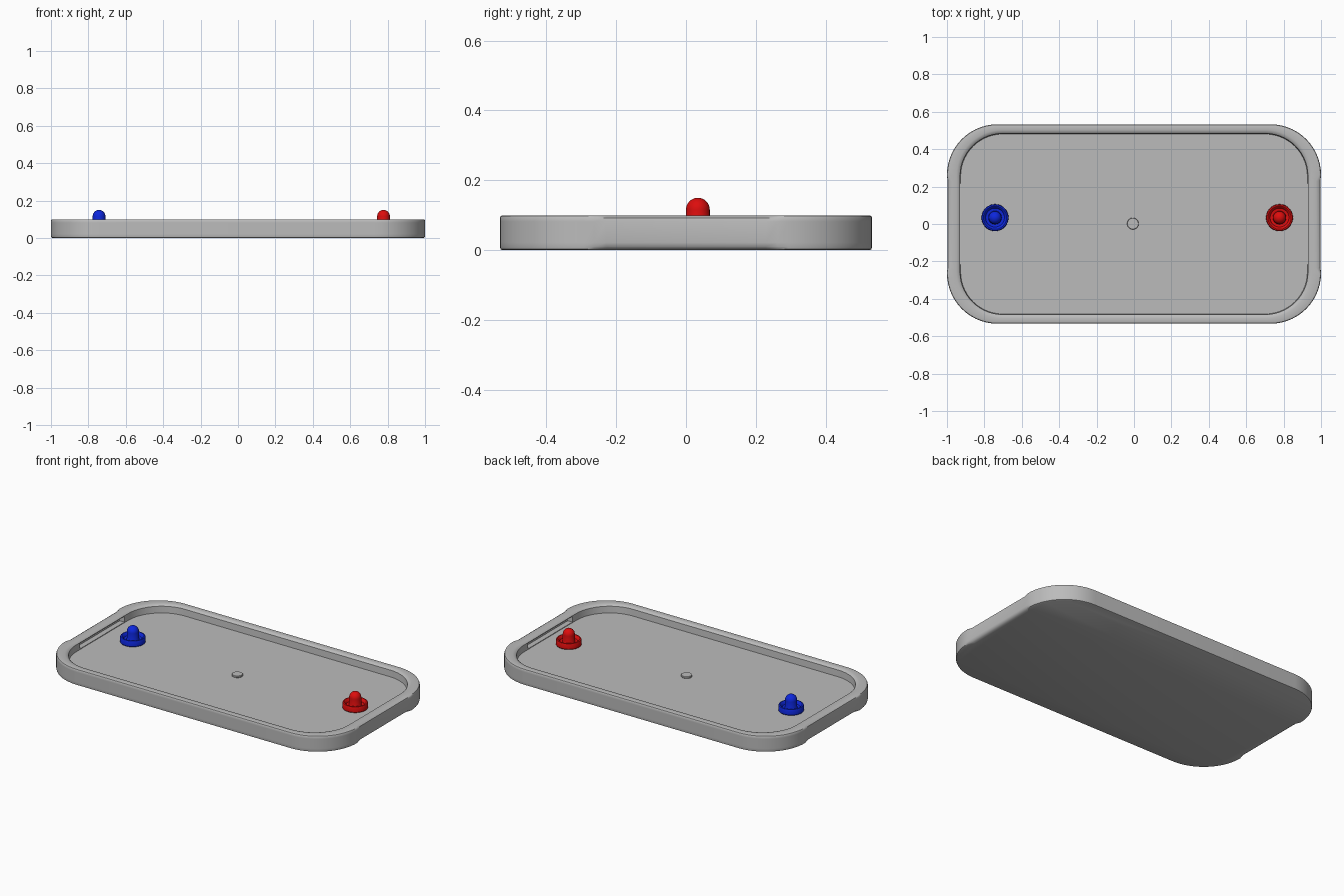
import bpy, bmesh, math

if "Cube" in bpy.data.objects:
    bpy.data.objects.remove(bpy.data.objects["Cube"])


def material(name, rgb):
    m = bpy.data.materials.new(name)
    m.diffuse_color = (*rgb, 1)
    m.use_nodes = True
    m.node_tree.nodes["Principled BSDF"].inputs["Base Color"].default_value = m.diffuse_color
    return m


GREY = material("table grey", (0.5, 0.5, 0.5))
RED = material("mallet red", (0.72, 0.004, 0.004))
BLUE = material("mallet blue", (0.004, 0.02, 0.72))


def finish(bm, name, mat, location=(0, 0, 0), angle=35):
    bmesh.ops.recalc_face_normals(bm, faces=bm.faces)
    me = bpy.data.meshes.new(name)
    bm.to_mesh(me)
    bm.free()
    me.materials.append(mat)
    for p in me.polygons:
        p.use_smooth = True
    me.set_sharp_from_angle(angle=math.radians(angle))
    ob = bpy.data.objects.new(name, me)
    ob.location = location
    bpy.context.collection.objects.link(ob)
    return ob


def rounded_loop(bm, hx, hy, r, z, dent, n=14):
    """Rounded rectangle whose two short ends are set in by 'dent'."""
    pts = []
    for q, (sx, sy) in enumerate([(1, 1), (-1, 1), (-1, -1), (1, -1)]):
        arc = [(sx * (hx - r) + r * math.cos((q + i / n) * math.pi / 2),
                sy * (hy - r) + r * math.sin((q + i / n) * math.pi / 2))
               for i in range(n + 1)]
        extra = [(sx * (hx - dent), sy * (hy - r - 0.035))]
        pts += extra + arc if q % 2 == 0 else arc + extra
    return [bm.verts.new((x, y, z)) for x, y in pts]


def bridge(bm, a, b):
    for i in range(len(a)):
        j = (i + 1) % len(a)
        bm.faces.new((a[i], a[j], b[j], b[i]))


# Table: outer shell, rim, sloped inner wall and floor
levels = [  # half length, half width, corner radius, height, end dent
    (0.992, 0.525, 0.262, 0.000, 0.022),
    (0.998, 0.531, 0.268, 0.003, 0.014),
    (1.000, 0.533, 0.270, 0.010, 0.006),
    (1.000, 0.533, 0.270, 0.022, 0.003),
    (1.000, 0.533, 0.270, 0.082, 0.003),
    (1.000, 0.533, 0.270, 0.092, 0.006),
    (0.997, 0.530, 0.267, 0.098, 0.014),
    (0.990, 0.523, 0.260, 0.100, 0.018),
    (0.950, 0.503, 0.245, 0.100, 0.000),
    (0.938, 0.491, 0.235, 0.097, 0.000),
    (0.930, 0.484, 0.228, 0.090, 0.000),
    (0.927, 0.481, 0.226, 0.050, 0.000),
]
bm = bmesh.new()
loops = [rounded_loop(bm, *lv) for lv in levels]
for a, b in zip(loops, loops[1:]):
    bridge(bm, a, b)
bm.faces.new(loops[0])
bm.faces.new(loops[-1])
bmesh.ops.recalc_face_normals(bm, faces=bm.faces)

# Goal slots: recess the long wall face at each end
slots = []
for f in bm.faces:
    c = f.calc_center_median()
    if 0.92 < abs(c.x) < 0.932 and abs(c.y) < 0.01 and 0.06 < c.z < 0.08:
        slots.append(f)
bmesh.ops.inset_individual(bm, faces=slots, thickness=0.005)
bmesh.ops.inset_individual(bm, faces=slots, thickness=0.0005, depth=-0.035)
finish(bm, "table", GREY)


def lathe(name, profile, mat, location, seg=48):
    """Spin a profile that starts and ends on the axis."""
    bm = bmesh.new()
    rings = [[bm.verts.new((r * math.cos(2 * math.pi * i / seg),
                            r * math.sin(2 * math.pi * i / seg), z))
              for i in range(seg)] for r, z in profile]
    for a, b in zip(rings, rings[1:]):
        bridge(bm, a, b)
    bm.faces.new(rings[0])
    bm.faces.new(rings[-1])
    return finish(bm, name, mat, location)


# Mallets: dished base with a domed knob
dome = [(0.034 * math.cos(t), 0.066 + 0.034 * math.sin(t))
        for t in [math.radians(i * 85 / 8) for i in range(9)]]
mallet = [(0.069, 0.0), (0.072, 0.004), (0.072, 0.030), (0.069, 0.036),
          (0.062, 0.037), (0.055, 0.032), (0.050, 0.020), (0.036, 0.018),
          (0.034, 0.022)] + dome
for name, x, mat in (("blue_mallet", -0.743, BLUE), ("red_mallet", 0.778, RED)):
    lathe(name, mallet, mat, (x, 0.034, 0.05))

# Puck
lathe("puck", [(0.029, 0), (0.031, 0.002), (0.031, 0.010), (0.029, 0.012)],
      GREY, (-0.006, 0.002, 0.05))
